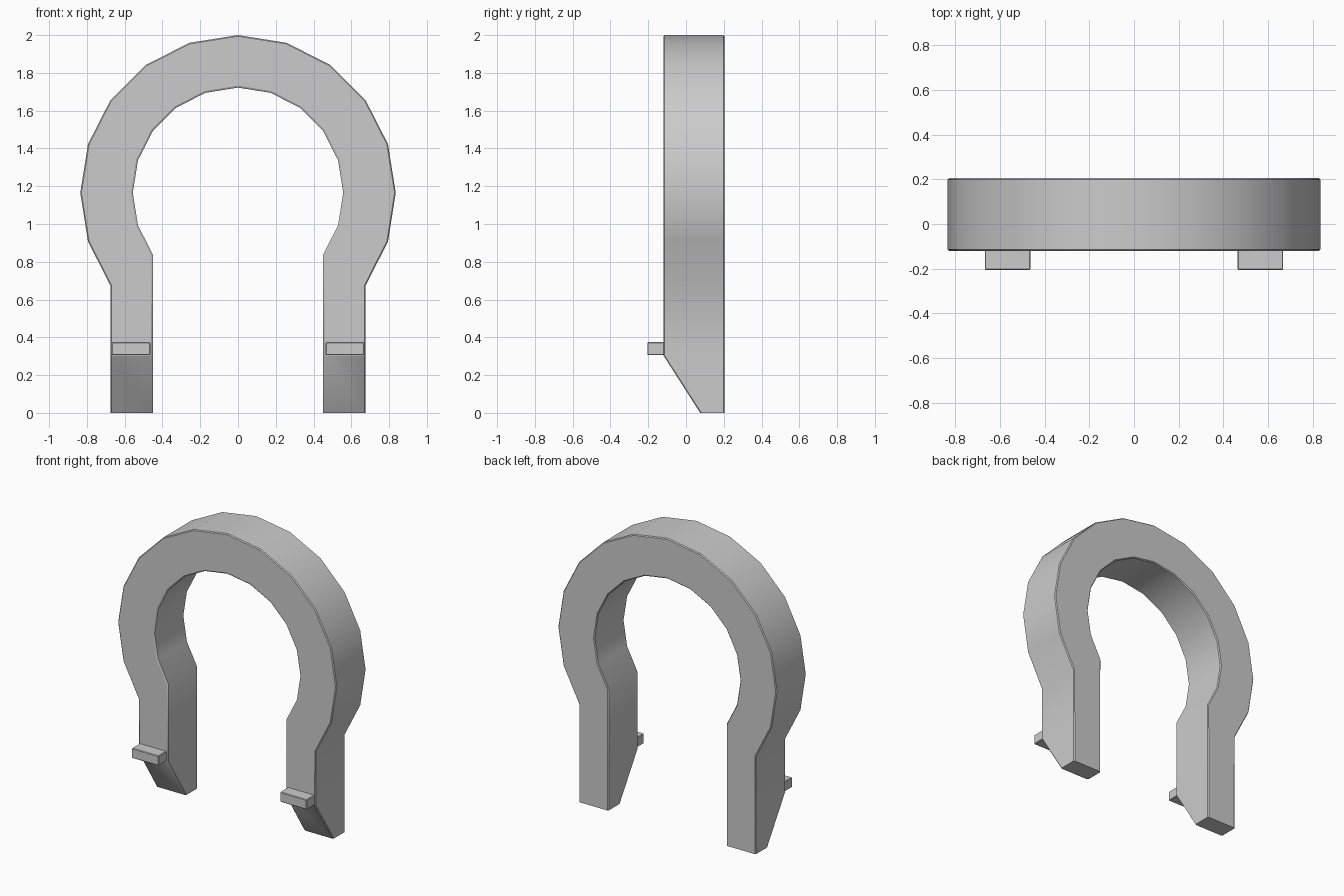
import bpy, bmesh
from math import sin, cos, radians

if "Cube" in bpy.data.objects:
    bpy.data.objects.remove(bpy.data.objects["Cube"])

CZ, R_OUT, R_IN = 1.165, 0.835, 0.557
FRONT, BACK = -0.12, 0.205
STEP = 18


def section(inner, outer, front):
    """Ring of points across the bar with slightly chamfered corners."""
    (xi, zi), (xo, zo) = inner, outer
    c = 0.006
    k = c / ((xo - xi) ** 2 + (zo - zi) ** 2) ** 0.5
    k2 = k * 1.6
    spots = [(0, front + c), (k2, front), (1 - k, front), (1, front + c),
             (1, BACK - c), (1 - k, BACK), (k, BACK), (0, BACK - c)]
    return [(xi + (xo - xi) * t, y, zi + (zo - zi) * t) for t, y in spots]


def leg(side, z, front):
    x = sin(radians(126)) * side
    return section((R_IN * x, z), (R_OUT * x, z), front)


def arc(deg):
    s, c = sin(radians(deg)), cos(radians(deg))
    return section((R_IN * s, CZ + R_IN * c), (R_OUT * s, CZ + R_OUT * c), FRONT)


# Horseshoe bar: foot, leg, arc, leg, foot
rings = [leg(-1, 0, 0.075), leg(-1, 0.305, FRONT)]
rings += [arc(d) for d in range(-126, 127, STEP)]
rings += [leg(1, 0.305, FRONT), leg(1, 0, 0.075)]

bm = bmesh.new()
loops = [[bm.verts.new(p) for p in r] for r in rings]
for a, b in zip(loops, loops[1:]):
    for i in range(8):
        j = (i + 1) % 8
        bm.faces.new((a[i], a[j], b[j], b[i]))
bm.faces.new(loops[0])
bm.faces.new(loops[-1])
bmesh.ops.recalc_face_normals(bm, faces=bm.faces)
mesh = bpy.data.meshes.new("horseshoe_bar")
bm.to_mesh(mesh)
bm.free()
bar = bpy.data.objects.new("horseshoe_bar", mesh)
bpy.context.collection.objects.link(bar)
bpy.context.view_layer.objects.active = bar
bar.select_set(True)
bpy.ops.object.shade_smooth_by_angle(angle=radians(30))
bar.select_set(False)

# Small catch tabs on the front of each leg
for side, name in ((-1, "left_tab"), (1, "right_tab")):
    bpy.ops.mesh.primitive_cube_add(size=1, location=(side * 0.566, -0.1525, 0.34))
    tab = bpy.context.object
    tab.name = name
    tab.scale = (0.205, 0.105, 0.068)
    bpy.ops.object.transform_apply(location=False, rotation=False, scale=True)
    bevel = tab.modifiers.new("edge", 'BEVEL')
    bevel.width = 0.004
    bevel.segments = 1
